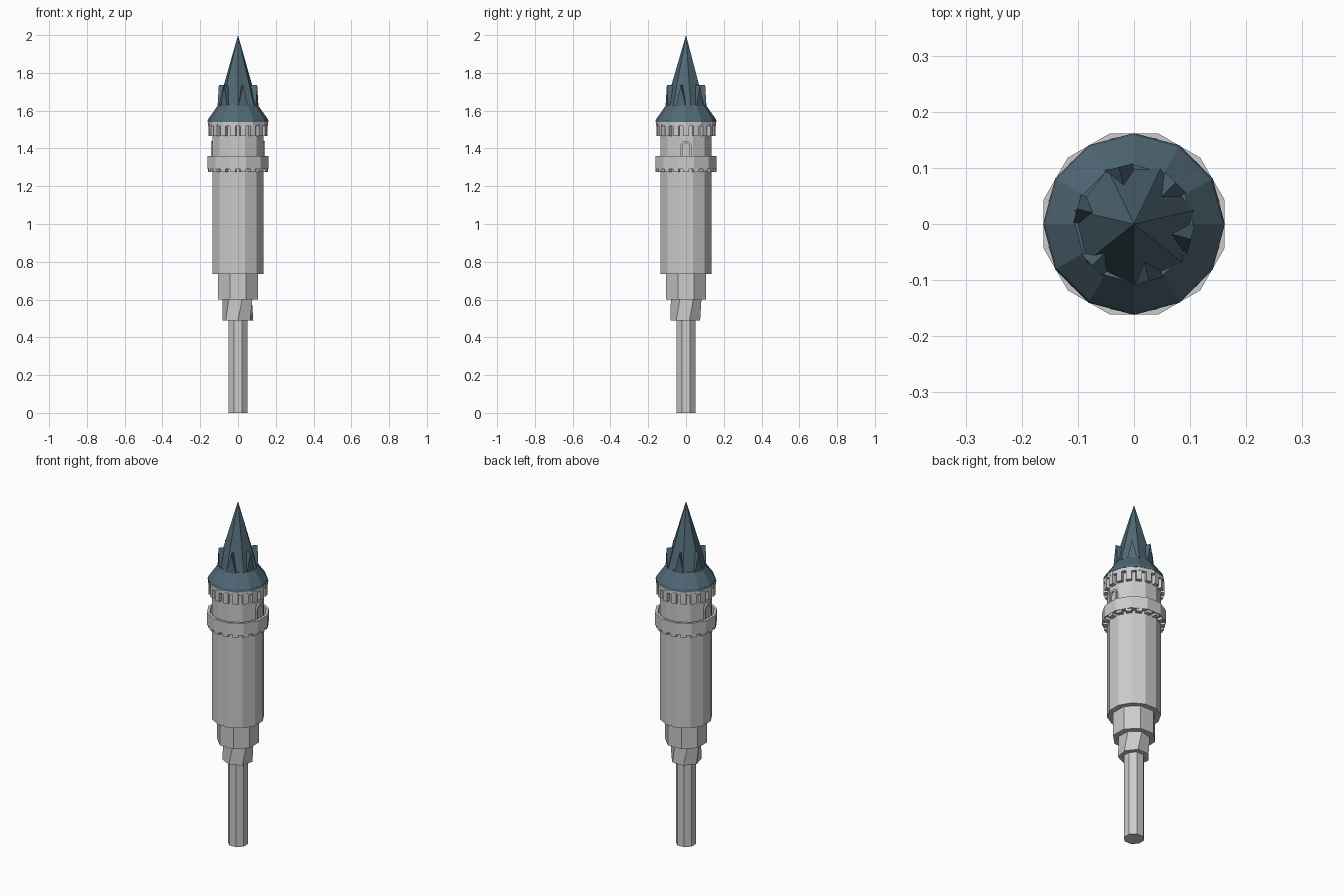
import bpy, bmesh
from math import sin, cos, pi, radians
from mathutils import Matrix, Vector

if "Cube" in bpy.data.objects:
    bpy.data.objects.remove(bpy.data.objects["Cube"])

slate = bpy.data.materials.new("slate_blue")
slate.diffuse_color = (0.08, 0.14, 0.18, 1)
slate.use_nodes = True
slate.node_tree.nodes["Principled BSDF"].inputs["Base Color"].default_value = slate.diffuse_color


def finish(name, bm, mat=None):
    bmesh.ops.recalc_face_normals(bm, faces=bm.faces)
    me = bpy.data.meshes.new(name)
    bm.to_mesh(me)
    bm.free()
    ob = bpy.data.objects.new(name, me)
    bpy.context.collection.objects.link(ob)
    if mat:
        me.materials.append(mat)
    return ob


def lathe(name, profile, sides, offset=0, twist=0, mat=None, closed=False):
    """Faceted turned part; profile is (radius, z), capped unless closed into a ring."""
    bm = bmesh.new()
    rings = []
    for k, (r, z) in enumerate(profile):
        if r == 0:
            rings.append([bm.verts.new((0, 0, z))] * sides)
            continue
        rings.append([bm.verts.new((r * cos(a), r * sin(a), z)) for a in
                      (radians(offset + twist * k) + 2 * pi * i / sides for i in range(sides))])
    pairs = list(zip(rings, rings[1:]))
    if closed:
        pairs.append((rings[-1], rings[0]))
    for lo, hi in pairs:
        for i in range(sides):
            j = (i + 1) % sides
            bm.faces.new(list(dict.fromkeys((lo[i], lo[j], hi[j], hi[i]))))
    if not closed:
        for ring in (rings[0], rings[-1]):
            if len(set(ring)) > 2:
                bm.faces.new(ring)
    return finish(name, bm, mat)


def extrude_around(name, shape, r0, r1, angles, mat=None):
    """Extrude a (sideways, z) outline from radius r0 to r1 at each angle."""
    bm = bmesh.new()
    for a in angles:
        rot = Matrix.Rotation(radians(a), 3, 'Z')
        back, front = [[bm.verts.new(rot @ Vector((r, s, z))) for s, z in shape] for r in (r0, r1)]
        bm.faces.new(back)
        bm.faces.new(front)
        for i in range(len(shape)):
            j = (i + 1) % len(shape)
            bm.faces.new((back[i], back[j], front[j], front[i]))
    return finish(name, bm, mat)


# stepped tower shaft
lathe("stem", [(0.055, 0), (0.055, 0.5)], 8, 22.5)
lathe("lower_collar", [(0.083, 0.49), (0.083, 0.6)], 7, -90, twist=15)
lathe("upper_collar", [(0.114, 0.6), (0.114, 0.74)], 8, 22.5)
lathe("main_shaft", [(0.14, 0.735), (0.14, 1.535)], 12, 15)

# balcony with hollow parapet
lathe("balcony", [(0.13, 1.29), (0.167, 1.29), (0.167, 1.36), (0.152, 1.36),
                  (0.152, 1.32), (0.13, 1.32)], 12, 15, closed=True)
teeth = [i * 20 for i in range(18)]


def tooth(w, z0, z1):
    return [(-w, z0), (w, z0), (w, z1), (-w, z1)]


extrude_around("balcony_corbels", tooth(0.016, 1.275, 1.295), 0.125, 0.16, teeth)

# eaves band and corbels under the roof
lathe("eaves_band", [(0.13, 1.52), (0.16, 1.52), (0.16, 1.54), (0.13, 1.54)], 12, 0, closed=True)
extrude_around("eaves_corbels", tooth(0.015, 1.467, 1.53), 0.125, 0.157, teeth)

# arched door surrounds on both sides of the balcony
R, r = 0.03, 0.019
arc = [i * pi / 6 for i in range(7)]
arch = ([(R, 1.32)] + [(R * cos(a), 1.41 + R * sin(a)) for a in arc] + [(-R, 1.32), (-r, 1.32)]
        + [(-r * cos(a), 1.41 + r * sin(a)) for a in arc] + [(r, 1.32)])
extrude_around("door_arches", arch, 0.125, 0.144, (0, 180))

# roof: flared skirt, spire and gabled dormers
lathe("roof_skirt", [(0.162, 1.54), (0.158, 1.555), (0.105, 1.63)], 12, 0, mat=slate)
lathe("spire", [(0.109, 1.625), (0, 2.0)], 7, -90, mat=slate)
extrude_around("dormers", [(-0.026, 1.625), (0.026, 1.625), (0, 1.735)], 0.06, 0.105,
               [45 + 60 * i for i in range(6)], slate)
